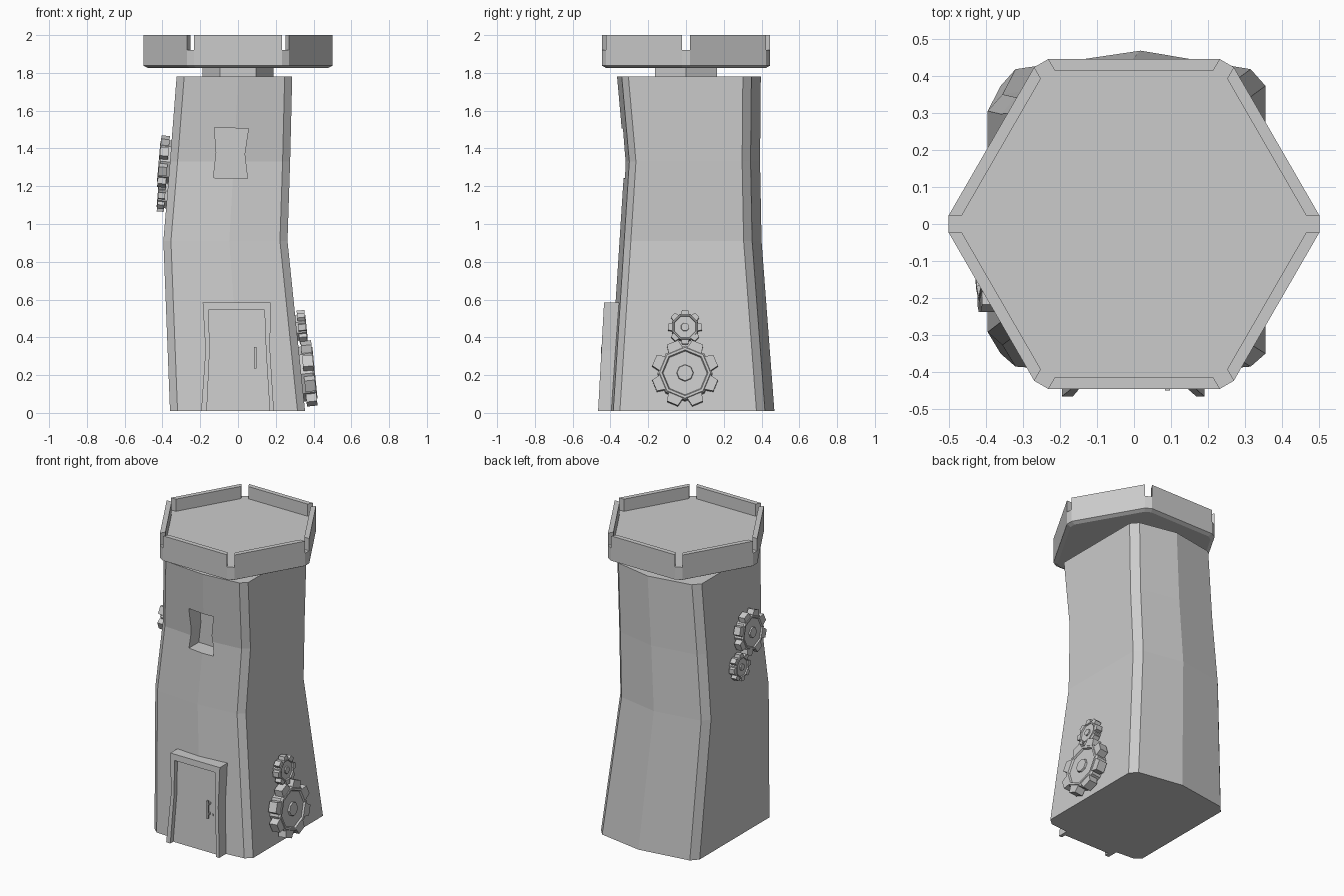
import bpy, bmesh
from math import cos, sin, pi, atan
from mathutils import Vector, Matrix

if "Cube" in bpy.data.objects:
    bpy.data.objects.remove(bpy.data.objects["Cube"])


def loft(bm, rings):
    """Join equal-length point rings into a closed solid."""
    vs = [[bm.verts.new(p) for p in r] for r in rings]
    n = len(vs[0])
    for a, b in zip(vs, vs[1:]):
        for i in range(n):
            bm.faces.new((a[i], a[(i + 1) % n], b[(i + 1) % n], b[i]))
    bm.faces.new(vs[0][::-1])
    bm.faces.new(vs[-1])


def finish(name, bm, mat=None):
    bmesh.ops.recalc_face_normals(bm, faces=bm.faces)
    if mat:
        bm.transform(mat)
    me = bpy.data.meshes.new(name)
    bm.to_mesh(me)
    bm.free()
    ob = bpy.data.objects.new(name, me)
    bpy.context.collection.objects.link(ob)
    return ob


def solid(name, rings):
    bm = bmesh.new()
    loft(bm, rings)
    return finish(name, bm)


def slab(name, pts, front, back, lean=0.0):
    """Upright x-z outline given depth in y; lean tips the front face back."""
    return solid(name, [[(x, front + lean * z, z) for x, z in pts],
                        [(x, back, z) for x, z in pts]])


# crooked tower body: z, left, right, front ridge, back ridge
levels = [(0.01, -0.36, 0.355, -0.41, 0.468),
          (0.91, -0.395, 0.262, -0.352, 0.40),
          (1.33, -0.36, 0.276, -0.325, 0.392),
          (1.78, -0.325, 0.287, -0.365, 0.396)]


def section(z, l, r, f, b):
    m, c = (l + r) / 2 + 0.02, 0.04
    return [(m, f, z), (r - c, f + 0.025, z), (r, f + 0.06, z), (r, b - 0.095, z), (r - c, b - 0.05, z),
            (m, b, z), (l + c, b - 0.05, z), (l, b - 0.095, z), (l, f + 0.06, z), (l + c, f + 0.025, z)]


tower = solid("tower_body", [section(*lv) for lv in levels])

# window recess
cutter = slab("window_cutter", [(-0.13, 1.245), (0.05, 1.24), (0.035, 1.37), (0.055, 1.505),
                                (-0.125, 1.51), (-0.115, 1.38)], -0.6, -0.22)
cutter.hide_render = True
mod = tower.modifiers.new("window", 'BOOLEAN')
mod.object = cutter
mod.operation = 'DIFFERENCE'
mod.solver = 'EXACT'
bpy.context.view_layer.objects.active = tower
bpy.ops.object.modifier_apply(modifier=mod.name)
bpy.data.objects.remove(cutter)

# door frame, panel, handle and keyhole
inner = [(0.168, 0.01), (0.148, 0.33), (0.14, 0.545), (-0.155, 0.545), (-0.15, 0.33), (-0.165, 0.01)]
outer = [(-0.195, 0.01), (-0.172, 0.33), (-0.187, 0.585), (0.172, 0.585), (0.17, 0.33), (0.19, 0.01)]
slab("door_frame", inner + outer, -0.466, -0.33, 0.055)
slab("door_panel", inner, -0.436, -0.33, 0.055)


def box(name, x0, x1, y0, y1, z0, z1):
    slab(name, [(x0, z0), (x1, z0), (x1, z1), (x0, z1)], y0, y1)


box("handle_bar", 0.084, 0.097, -0.45, -0.438, 0.235, 0.35)
for i, z in enumerate((0.255, 0.32)):
    box(f"handle_post_{i}", 0.084, 0.097, -0.44, -0.41, z, z + 0.012)
box("keyhole", 0.112, 0.118, -0.428, -0.41, 0.25, 0.262)


# hexagonal neck and platform
def hexagon(r, z):
    return [(r * cos(k * pi / 3), r * sin(k * pi / 3), z) for k in range(6)]


def cut_hexagon(s, z):
    """Hexagon with clipped corners."""
    return [Matrix.Rotation(k * pi / 3, 3, 'Z') @ Vector((x * s, 0.445 * s, z))
            for k in range(6) for x in (0.232, -0.232)]


solid("neck", [hexagon(0.188, 1.77), hexagon(0.188, 1.835)])
solid("platform", [cut_hexagon(0.95, 1.826), cut_hexagon(1, 1.838), cut_hexagon(1, 1.92)])

# one parapet wall per side, gaps at the corners
for k in range(6):
    rot = Matrix.Rotation(k * pi / 3, 3, 'Z')
    foot = [(-0.232, 0.445), (0.232, 0.445), (0.214, 0.414), (-0.214, 0.414)]
    solid(f"parapet_{k}", [[rot @ Vector((x, y, z)) for x, y in foot] for z in (1.915, 2.0)])


# gears: low-poly dished disc with hub and eight tapered teeth
def gear(name, side, pos, tip, depth, slope, phase):
    bm = bmesh.new()
    r = tip * 0.83
    prof = [(r, -0.015), (r, depth * 0.85), (r * 0.93, depth), (r * 0.84, depth),
            (r * 0.8, depth * 0.85), (r * 0.31, depth * 0.85), (r * 0.29, depth)]
    loft(bm, [[(q * cos(phase + (k + .5) * pi / 4), q * sin(phase + (k + .5) * pi / 4), h)
               for k in range(8)] for q, h in prof])
    h0, h1 = depth * 0.2, depth * 0.95
    for k in range(8):
        rot = Matrix.Rotation(phase + k * pi / 4, 3, 'Z')
        loft(bm, [[rot @ Vector((d, s * w, h)) for s, h in ((-1, h0), (1, h0), (1, h1), (-1, h1))]
                  for d, w in ((r * 0.85, tip * 0.24), (tip, tip * 0.18))])
    a = atan(slope)
    n = Vector((side * cos(a), 0, sin(a)))
    u = Vector((0, 1, 0))
    mat = Matrix((u, n.cross(u), n)).transposed().to_4x4()
    mat.translation = pos
    finish(name, bm, mat)


gear("right_large_gear", 1, (0.333, -0.005, 0.205), 0.175, 0.075, 0.1, pi / 8)
gear("right_small_gear", 1, (0.308, -0.005, 0.45), 0.09, 0.055, 0.1, 0)
gear("left_large_gear", -1, (-0.36, -0.10, 1.328), 0.138, 0.06, 0.085, pi / 8)
gear("left_small_gear", -1, (-0.376, 0.02, 1.148), 0.085, 0.05, 0.085, 0)
